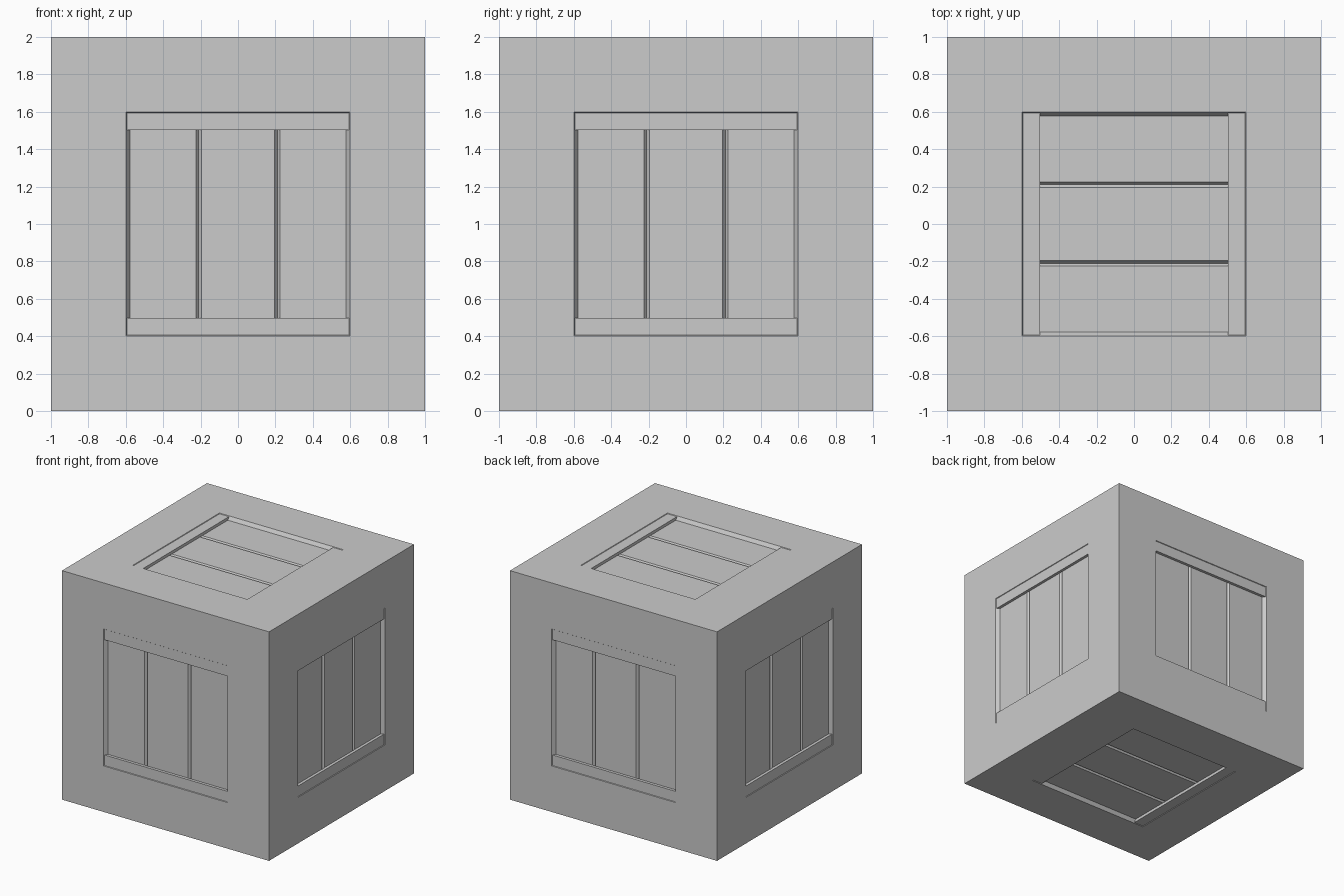
import bpy, bmesh
from mathutils import Vector, Matrix

if "Cube" in bpy.data.objects:
    bpy.data.objects.remove(bpy.data.objects["Cube"])

CENTER = Vector((0, 0, 1))
OPEN, FLOOR = 0.598, 0.578      # half size of the opening at the face and at its floor
DEPTH, BAR_DEPTH = 0.03, 0.005  # how far the panel and the bars sit below the face


def make_object(name, bm, matrix):
    bmesh.ops.recalc_face_normals(bm, faces=bm.faces)
    mesh = bpy.data.meshes.new(name)
    bm.to_mesh(mesh)
    bm.free()
    obj = bpy.data.objects.new(name, mesh)
    obj.matrix_world = matrix
    bpy.context.collection.objects.link(obj)
    return obj


def side_matrix(normal, up):
    # local x = across the planks, y = along the planks, z = outward
    n, v = Vector(normal), Vector(up)
    rot = Matrix((v.cross(n), v, n)).transposed().to_4x4()
    return Matrix.Translation(CENTER) @ rot


# Cube shell with a shallow slope-walled opening in every face
bm = bmesh.new()
bmesh.ops.create_cube(bm, size=2)
panels = bm.faces[:]
bmesh.ops.inset_individual(bm, faces=panels, thickness=1 - OPEN, use_even_offset=True)
bmesh.ops.inset_individual(bm, faces=panels, thickness=OPEN - FLOOR, depth=-DEPTH,
                           use_even_offset=True)
bmesh.ops.delete(bm, geom=panels, context='FACES')
make_object("crate_body", bm, Matrix.Translation(CENTER))


def plank_panel(name, matrix):
    # Three planks divided by two V grooves, swept along the opening
    z = 1 - DEPTH
    half = [(0.195, z), (0.21, z - 0.02), (0.225, z), (FLOOR, z)]
    profile = [(-x, h) for x, h in reversed(half)] + half
    bm = bmesh.new()
    rows = [[bm.verts.new((x, y, h)) for x, h in profile] for y in (-FLOOR, FLOOR)]
    for i in range(len(profile) - 1):
        bm.faces.new((rows[0][i], rows[0][i + 1], rows[1][i + 1], rows[1][i]))
    obj = make_object(name, bm, matrix)
    # planks face outward
    if obj.data.polygons[0].normal.z < 0:
        obj.data.flip_normals()


def cross_bar(name, matrix, sign):
    # Flat batten across the plank ends, nearly flush with the cube face
    inner, outer = 0.503, OPEN - 0.003
    low, high = 1 - DEPTH, 1 - BAR_DEPTH
    bm = bmesh.new()
    place = (Matrix.Translation((0, sign * (inner + outer) / 2, (low + high) / 2))
             @ Matrix.Diagonal((2 * outer, outer - inner, high - low, 1)))
    bmesh.ops.create_cube(bm, size=1, matrix=place)
    make_object(name, bm, matrix)


# Planks stand upright on the four walls and run along x on top and bottom
sides = {
    "front": ((0, -1, 0), (0, 0, 1)),
    "back": ((0, 1, 0), (0, 0, 1)),
    "left": ((-1, 0, 0), (0, 0, 1)),
    "right": ((1, 0, 0), (0, 0, 1)),
    "top": ((0, 0, 1), (1, 0, 0)),
    "bottom": ((0, 0, -1), (1, 0, 0)),
}
for side, (normal, up) in sides.items():
    m = side_matrix(normal, up)
    plank_panel(side + "_planks", m)
    cross_bar(side + "_bar_a", m, 1)
    cross_bar(side + "_bar_b", m, -1)
